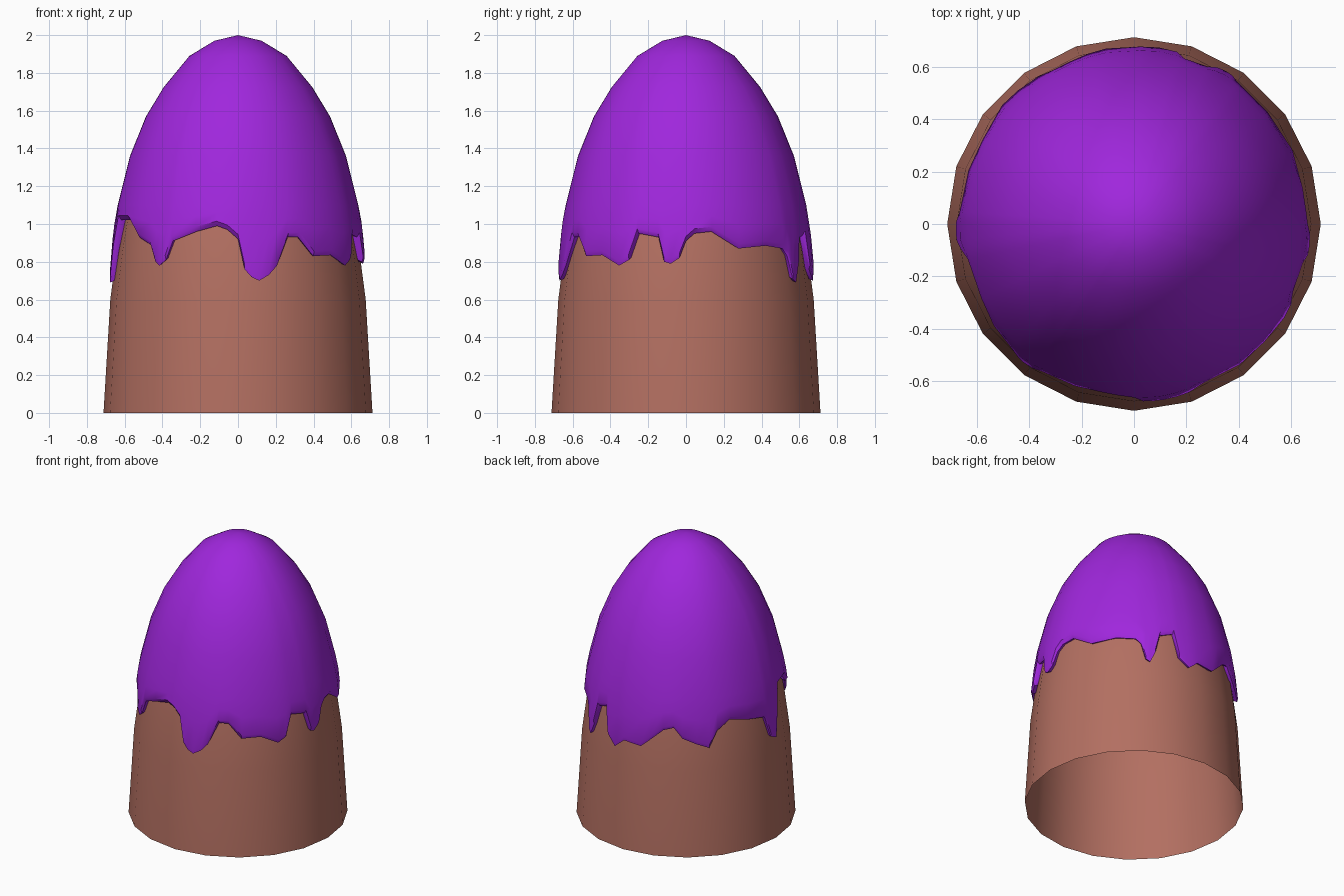
import bpy, bmesh, math

if "Cube" in bpy.data.objects:
    bpy.data.objects.remove(bpy.data.objects["Cube"])

def material(name, col):
    m = bpy.data.materials.new(name)
    m.diffuse_color = col
    m.use_nodes = True
    m.node_tree.nodes["Principled BSDF"].inputs["Base Color"].default_value = m.diffuse_color
    return m

def lookup(profile, z):
    # radius at height z on a (radius, z) profile ordered upward
    for (r0, z0), (r1, z1) in zip(profile, profile[1:]):
        if z <= z1:
            return r0 + (r1 - r0) * (z - z0) / (z1 - z0)
    return profile[-1][0]

def skin(name, angles, columns, top, mat):
    # columns: per angle, a list of (radius, z) running upward to a shared pole
    bm = bmesh.new()
    grid = [[bm.verts.new((r * math.cos(a), r * math.sin(a), z)) for r, z in col]
            for a, col in zip(angles, columns)]
    pole = bm.verts.new((0, 0, top))
    for i, c in enumerate(grid):
        d = grid[(i + 1) % len(grid)]
        for j in range(len(c) - 1):
            bm.faces.new((c[j], d[j], d[j + 1], c[j + 1]))
        bm.faces.new((c[-1], d[-1], pole))
    me = bpy.data.meshes.new(name)
    bm.to_mesh(me)
    bm.free()
    ob = bpy.data.objects.new(name, me)
    bpy.context.collection.objects.link(ob)
    me.materials.append(mat)
    bpy.context.view_layer.objects.active = ob
    ob.select_set(True)
    bpy.ops.object.shade_smooth_by_angle(angle=math.radians(40))
    ob.select_set(False)

# Body: 20-sided open-bottomed rounded cone
body = [(.712, 0), (.676, .6), (.642, .86), (.605, 1.08), (.54, 1.33),
        (.455, 1.56), (.365, 1.71), (.235, 1.86), (.12, 1.94)]
angs = [math.tau * i / 20 for i in range(20)]
skin("body", angs, [body] * 20, 1.97, material("clay", (.45, .16, .12, 1)))

# Glaze: dripping cap, lower edge given as (degrees, height)
edge = [(0, .91), (4, .95), (12, .96), (25, .87), (40, .885), (51, .87), (54, .83),
        (56.5, .71), (59, .69), (62, .77), (65, .91), (73, .94), (76, .76), (82, .70),
        (88, .76), (99, .75), (105, .81), (112, .88), (118, .90), (123, .83), (131, .79),
        (138, .76), (143, .87), (151, .93), (162, .90), (176, .87), (179.5, .72),
        (185, .69), (188, .85), (192, 1.02), (206, 1.02), (216, .93), (225, .89),
        (229, .80), (231.5, .78), (235, .81), (238, .91), (250, .96), (260, .99),
        (265, .97), (270, .92), (273, .76), (276, .72), (279.5, .70), (284, .73),
        (288, .78), (294, .93), (299.5, .93), (307, .83), (318, .835), (328, .78),
        (333, .81), (337, .95), (347, .93), (350, .80), (353, .79), (357, .82)]
outer = [(.683, .65), (.676, .8), (.656, 1.0), (.637, 1.1)]
dome = [(.637, 1.1), (.572, 1.36), (.487, 1.57), (.393, 1.725), (.257, 1.89), (.125, 1.97)]
columns = []
for _, z in edge:
    lip = z + .025
    mid = (lip + 1.1) / 2
    columns.append([(lookup(body, z + .01) - .006, z + .01), (lookup(body, z) + .016, z),
                    (lookup(outer, lip), lip), (lookup(outer, mid), mid)] + dome)
skin("glaze", [math.radians(a) for a, _ in edge], columns, 2.0,
     material("purple", (.35, .02, .72, 1)))
